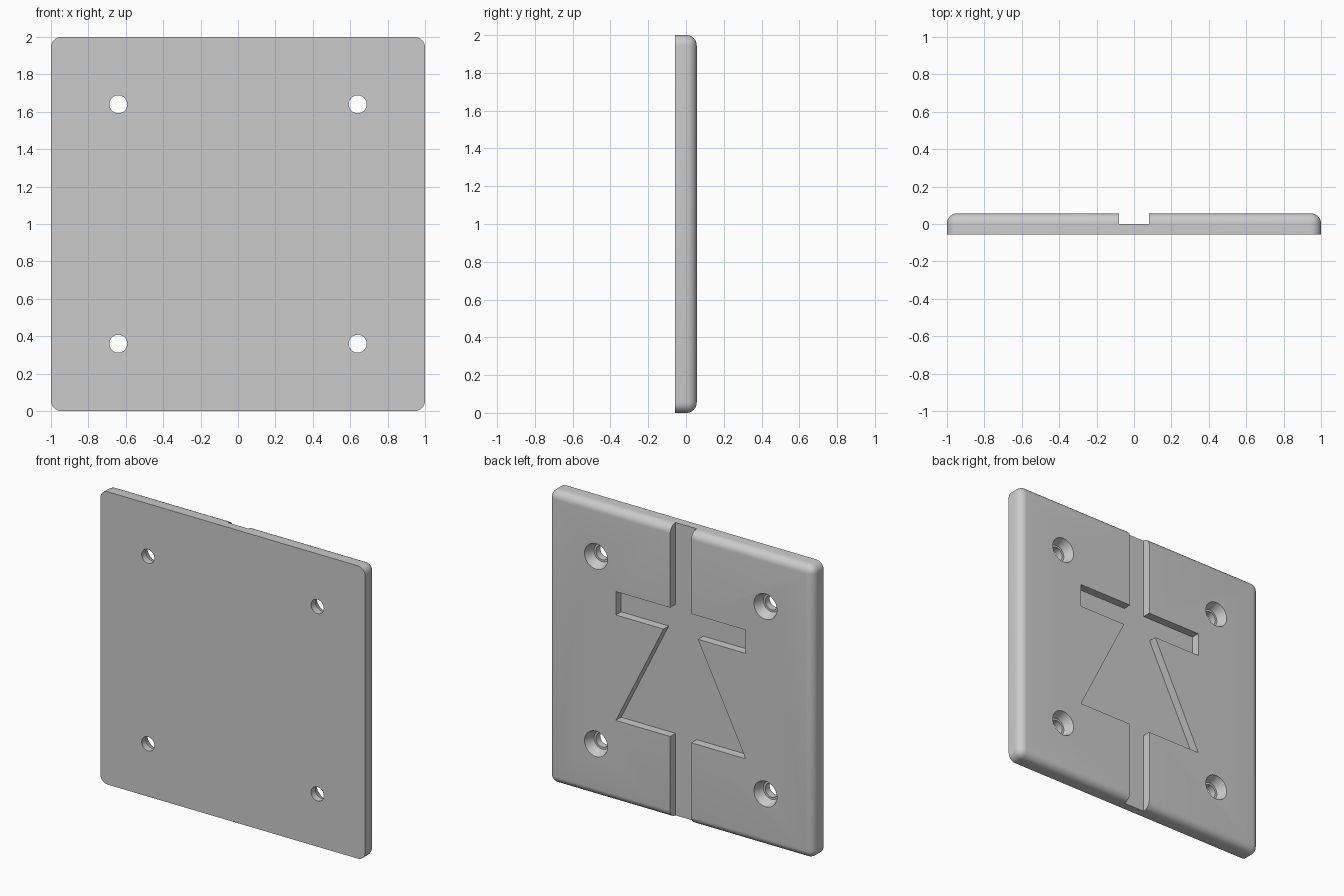
import bpy
import bmesh
import math
from mathutils import Matrix, Vector

if "Cube" in bpy.data.objects:
    bpy.data.objects.remove(bpy.data.objects["Cube"], do_unlink=True)

HALF = 0.057      # half the plate thickness
ROUND = 0.055     # fillet radius
HOLE = 0.64       # hole offset from the middle

grey = bpy.data.materials.new("plain grey")
grey.use_nodes = True
grey.diffuse_color = (0.6, 0.6, 0.6, 1)
grey.node_tree.nodes["Principled BSDF"].inputs["Base Color"].default_value = (0.6, 0.6, 0.6, 1)


def make_object(name, bm):
    bmesh.ops.recalc_face_normals(bm, faces=bm.faces[:])
    mesh = bpy.data.meshes.new(name)
    bm.to_mesh(mesh)
    bm.free()
    mesh.materials.append(grey)
    obj = bpy.data.objects.new(name, mesh)
    bpy.context.collection.objects.link(obj)
    return obj


def cut(target, cutter):
    """Subtract the cutter from the target, then discard it."""
    mod = target.modifiers.new(cutter.name, 'BOOLEAN')
    mod.operation = 'DIFFERENCE'
    mod.solver = 'EXACT'
    mod.object = cutter
    bpy.context.view_layer.objects.active = target
    bpy.ops.object.modifier_apply(modifier=mod.name)
    bpy.data.objects.remove(cutter, do_unlink=True)


# Square plate with rounded corners and a rounded back rim
bm = bmesh.new()
bmesh.ops.create_cube(bm, size=2, matrix=Matrix.Translation((0, 0, 1)) @ Matrix.Diagonal((1, HALF, 1, 1)))
rounded = [e for e in bm.edges
           if all(v.co.y > 0 for v in e.verts) or e.verts[0].co.y * e.verts[1].co.y < 0]
bmesh.ops.bevel(bm, geom=rounded, offset=ROUND, segments=8, profile=0.5, affect='EDGES')
plate = make_object("back_plate", bm)

# Recess in the back: channel, crossbar and flared body, mirrored about x
right = [(0.08, -0.1), (0.08, 0.56), (0.49, 0.56), (0.13, 1.28),
         (0.49, 1.28), (0.49, 1.44), (0.08, 1.44), (0.08, 2.1)]
outline = right + [(-x, z) for x, z in reversed(right)]
bm = bmesh.new()
face = bm.faces.new([bm.verts.new((x, 0, z)) for x, z in outline])
top = bmesh.ops.extrude_face_region(bm, geom=[face])["geom"]
bmesh.ops.translate(bm, vec=Vector((0, 0.2, 0)), verts=[v for v in top if isinstance(v, bmesh.types.BMVert)])
cut(plate, make_object("recess_cutter", bm))

# Stepped screw holes: (radius, y) profile spun about each hole's axis
profile = [(0, -0.1), (0.048, -0.1), (0.048, -0.01), (0.062, -0.01), (0.087, HALF), (0.087, 0.1), (0, 0.1)]
for sx in (-1, 1):
    for sz in (-1, 1):
        centre = Vector((sx * HOLE, 0, 1 + sz * HOLE))
        bm = bmesh.new()
        verts = [bm.verts.new(centre + Vector((r, y, 0))) for r, y in profile]
        edges = [bm.edges.new(pair) for pair in zip(verts, verts[1:])]
        bmesh.ops.spin(bm, geom=verts + edges, cent=centre, axis=(0, 1, 0), angle=math.tau, steps=32)
        bmesh.ops.remove_doubles(bm, verts=bm.verts[:], dist=0.0001)
        cut(plate, make_object("hole_cutter", bm))

# Smooth the fillets and hole walls, keep the cut edges crisp
bpy.ops.object.select_all(action='DESELECT')
plate.select_set(True)
bpy.context.view_layer.objects.active = plate
bpy.ops.object.shade_smooth_by_angle(angle=math.radians(30))
